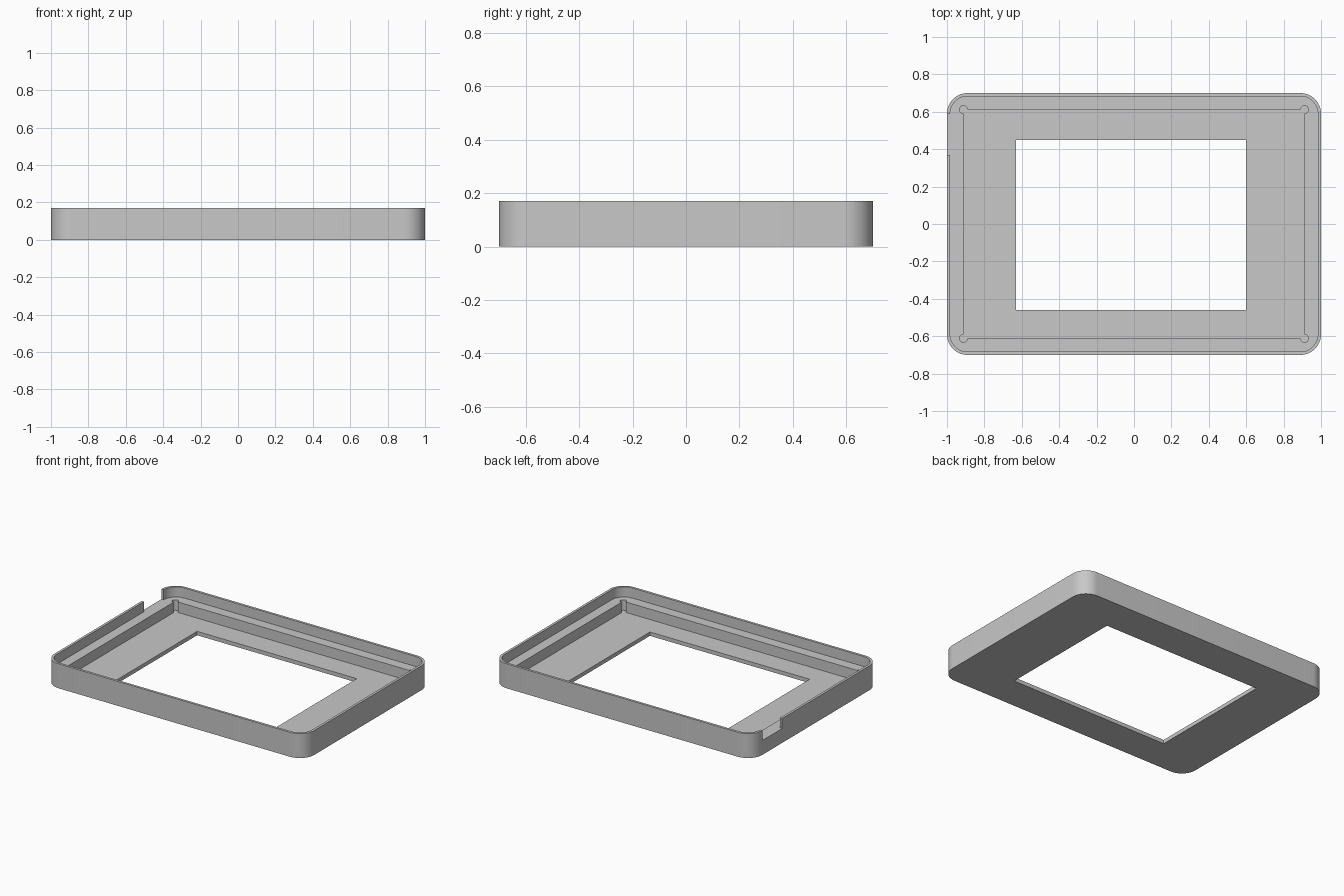
import bpy
import bmesh
from math import cos, sin, pi

HEIGHT, LEDGE, FLOOR = 0.17, 0.10, 0.027

old = bpy.data.objects.get("Cube")
if old:
    bpy.data.objects.remove(old)

grey = bpy.data.materials.new("matte grey")
grey.use_nodes = True
COLOUR = (0.58, 0.58, 0.58, 1)
grey.diffuse_color = COLOUR
grey.node_tree.nodes["Principled BSDF"].inputs["Base Color"].default_value = COLOUR


def corner_outline(hx, hy, radius, start, sweep, steps=14):
    """Outline with an arc at each corner centre, counter-clockwise."""
    points = []
    for i, (sx, sy) in enumerate([(1, 1), (-1, 1), (-1, -1), (1, -1)]):
        for k in range(steps + 1):
            a = start + i * pi / 2 + sweep * k / steps
            points.append((sx * hx + radius * cos(a), sy * hy + radius * sin(a)))
    return points


def rounded(hx, hy, radius):
    return corner_outline(hx - radius, hy - radius, radius, 0, pi / 2)


def box(x0, x1, y0, y1):
    return [(x0, y0), (x1, y0), (x1, y1), (x0, y1)]


def prism(name, outline, z0, z1):
    bm = bmesh.new()
    base = bm.faces.new([bm.verts.new((x, y, z0)) for x, y in outline])
    top = bmesh.ops.extrude_face_region(bm, geom=[base])["geom"]
    verts = [v for v in top if isinstance(v, bmesh.types.BMVert)]
    bmesh.ops.translate(bm, verts=verts, vec=(0, 0, z1 - z0))
    bmesh.ops.recalc_face_normals(bm, faces=bm.faces)
    mesh = bpy.data.meshes.new(name)
    bm.to_mesh(mesh)
    bm.free()
    mesh.materials.append(grey)
    obj = bpy.data.objects.new(name, mesh)
    bpy.context.collection.objects.link(obj)
    return obj


# Outer tray body
frame = prism("bezel_frame", rounded(1.0, 0.7, 0.11), 0, HEIGHT)

# Recesses and openings
cutters = [
    prism("upper_recess", rounded(0.983, 0.683, 0.093), LEDGE, 0.3),
    # Lower pocket with round reliefs at its corners
    prism("lower_pocket", corner_outline(0.912, 0.612, 0.021, -pi / 2, 1.5 * pi),
          FLOOR, 0.2),
    prism("screen_window", box(-0.63, 0.6, -0.46, 0.45), -0.1, 0.3),
    prism("side_notch", box(-1.1, -0.95, 0.37, 0.587), LEDGE, 0.3),
]
for cutter in cutters:
    cutter.hide_render = True
    mod = frame.modifiers.new(cutter.name, "BOOLEAN")
    mod.operation = "DIFFERENCE"
    mod.solver = "EXACT"
    mod.object = cutter

# Bake the cuts and drop the cutters
bpy.context.view_layer.update()
graph = bpy.context.evaluated_depsgraph_get()
result = bpy.data.meshes.new_from_object(frame.evaluated_get(graph))
frame.modifiers.clear()
frame.data = result
for cutter in cutters:
    bpy.data.objects.remove(cutter)

# Smooth corners, crisp edges
bpy.ops.object.select_all(action="DESELECT")
frame.select_set(True)
bpy.context.view_layer.objects.active = frame
bpy.ops.object.shade_smooth_by_angle(angle=pi / 6)
